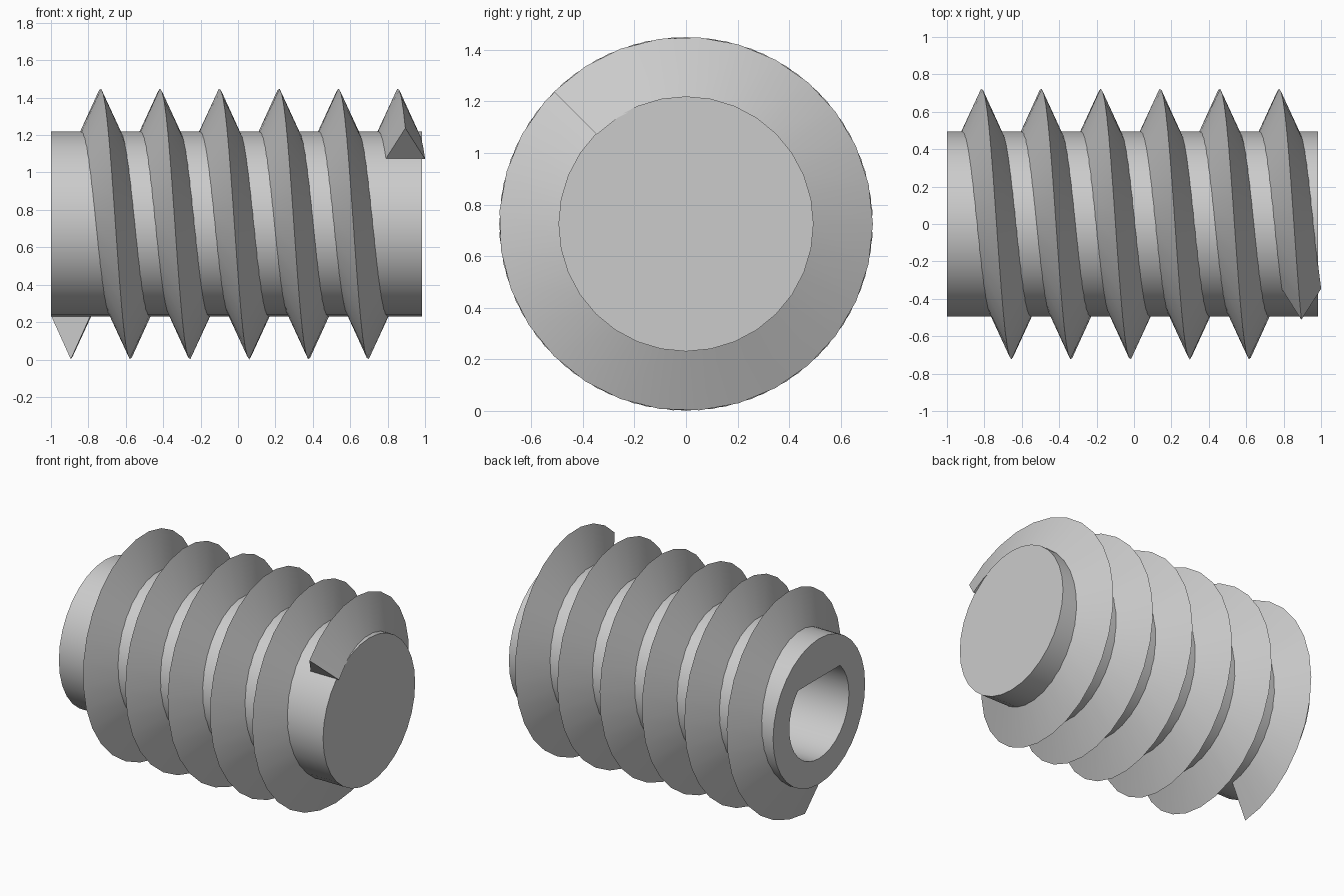
import bpy, bmesh
from math import sin, cos, pi, radians

AXIS_Z = 0.725      # height of the shaft axis
SHAFT_R = 0.494
CREST_R = 0.724
ROOT_R = 0.489
BORE_R = 0.32
SIDES = 32
PITCH = 0.318
TURNS = 5.625
STEPS = 165

cube = bpy.data.objects.get("Cube")
if cube:
    bpy.data.objects.remove(cube, do_unlink=True)

grey = bpy.data.materials.new("light_grey")
grey.use_nodes = True
colour = (0.6, 0.6, 0.6, 1)
grey.diffuse_color = colour
grey.node_tree.nodes["Principled BSDF"].inputs["Base Color"].default_value = colour


def polar(x, r, a):
    """Point around the x axis; angle runs from the bottom through the back."""
    return (x, r * sin(a), AXIS_Z - r * cos(a))


def skin(name, rings):
    """Join equal closed rings with quads and cap both ends."""
    bm = bmesh.new()
    loops = [[bm.verts.new(p) for p in ring] for ring in rings]
    n = len(loops[0])
    for a, b in zip(loops, loops[1:]):
        for i in range(n):
            j = (i + 1) % n
            bm.faces.new((a[i], a[j], b[j], b[i]))
    bm.faces.new(loops[0])
    bm.faces.new(loops[-1])
    bmesh.ops.recalc_face_normals(bm, faces=bm.faces)
    mesh = bpy.data.meshes.new(name)
    bm.to_mesh(mesh)
    bm.free()
    mesh.materials.append(grey)
    obj = bpy.data.objects.new(name, mesh)
    bpy.context.collection.objects.link(obj)
    bpy.ops.object.select_all(action='DESELECT')
    obj.select_set(True)
    bpy.context.view_layer.objects.active = obj
    bpy.ops.object.shade_smooth_by_angle(angle=radians(30))
    return obj


# Shaft with a blind D-shaped bore in its left-hand (-x) end
angles = [2 * pi * i / SIDES for i in range(SIDES)]


def circle(x):
    return [polar(x, SHAFT_R, a) for a in angles]


def d_shape(x):
    flat = AXIS_Z + BORE_R * cos(pi / 4)
    ring = []
    for a in angles:
        r = BORE_R
        if -cos(a) > cos(pi / 4):
            r = (flat - AXIS_Z) / -cos(a)
        ring.append(polar(x, r, a))
    return ring


skin("shaft", [circle(0.985), circle(-1), d_shape(-1), d_shape(0.6)])

# Helical thread with a triangular section
rings = []
for i in range(STEPS + 1):
    t = TURNS * i / STEPS
    x = -0.894 + PITCH * t
    a = 2 * pi * t
    rings.append([polar(x - 0.106, ROOT_R, a),
                  polar(x, CREST_R, a),
                  polar(x + 0.106, ROOT_R, a)])
skin("thread", rings)
